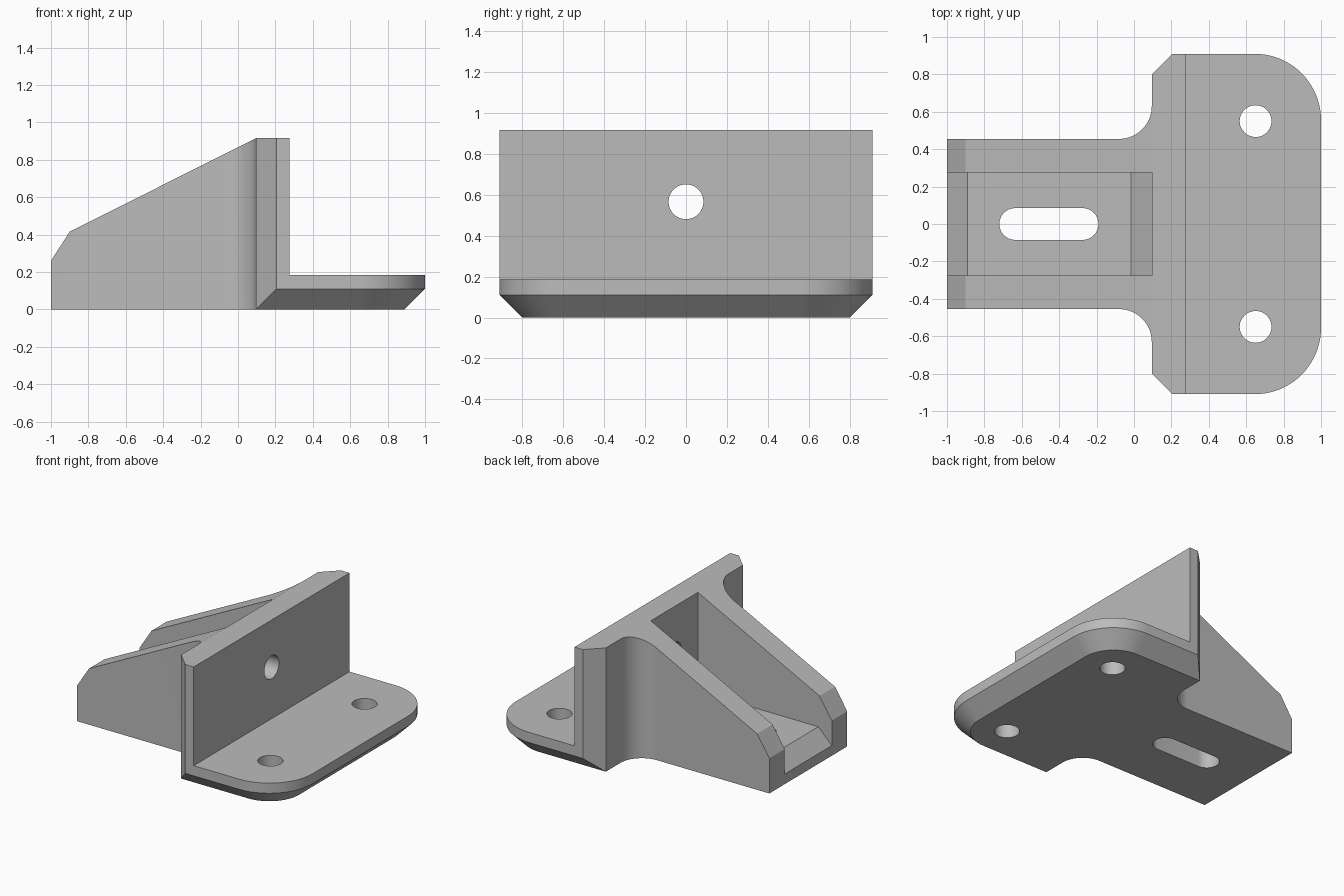
import bpy, bmesh
from math import sin, cos, pi
from mathutils import Matrix

if "Cube" in bpy.data.objects:
    bpy.data.objects.remove(bpy.data.objects["Cube"], do_unlink=True)

grey = bpy.data.materials.new("plain grey")
grey.use_nodes = True
colour = (0.5, 0.5, 0.5, 1)
grey.diffuse_color = colour
grey.node_tree.nodes["Principled BSDF"].inputs["Base Color"].default_value = colour


def make_object(name, bm):
    bmesh.ops.remove_doubles(bm, verts=bm.verts, dist=1e-5)
    bmesh.ops.recalc_face_normals(bm, faces=bm.faces)
    mesh = bpy.data.meshes.new(name)
    bm.to_mesh(mesh)
    bm.free()
    mesh.materials.append(grey)
    obj = bpy.data.objects.new(name, mesh)
    bpy.context.collection.objects.link(obj)
    return obj


def loft(name, rings):
    """Skin a stack of matching closed rings and cap both ends."""
    bm = bmesh.new()
    loops = [[bm.verts.new(p) for p in ring] for ring in rings]
    n = len(loops[0])
    for low, high in zip(loops, loops[1:]):
        for i in range(n):
            j = (i + 1) % n
            bm.faces.new((low[i], low[j], high[j], high[i]))
    bm.faces.new(loops[0][::-1])
    bm.faces.new(loops[-1])
    return make_object(name, bm)


def side_prism(name, profile, half_width):
    return loft(name, [[(x, y, z) for x, z in profile]
                       for y in (-half_width, half_width)])


def arc(cx, cy, r, start, end, steps=20):
    angles = [start + (end - start) * i / steps for i in range(steps + 1)]
    return [(cx + r * cos(a), cy + r * sin(a)) for a in angles]


def cylinder(name, r, depth, matrix):
    bm = bmesh.new()
    bmesh.ops.create_cone(bm, cap_ends=True, segments=48, radius1=r, radius2=r,
                          depth=depth, matrix=matrix)
    return make_object(name, bm)


WALL_BACK, WALL_FRONT, WALL_TOP = 0.095, 0.275, 0.915
BASE, BEVEL, HALF, ARM = 0.185, 0.11, 0.91, 0.455
FILLET, CORNER, HOLE = 0.175, 0.355, 0.085


def plan_ring(z, inset):
    """Plan outline; the flange shrinks by inset towards the bottom."""
    flange = HALF - inset
    half = [(-1, ARM)]
    half += arc(WALL_BACK - FILLET, ARM + FILLET, FILLET, -pi / 2, 0)
    half += [(WALL_BACK, HALF - BEVEL), (WALL_BACK + BEVEL - inset, flange)]
    half += arc(1 - CORNER, HALF - CORNER, CORNER - inset, pi / 2, 0)
    return [(x, y, z) for x, y in half + [(x, -y) for x, y in reversed(half)]]


# Solid plan shape with the sloped flange underside
bracket = loft("angle_bracket", [plan_ring(0, BEVEL), plan_ring(BEVEL, 0),
                                 plan_ring(1.2, 0)])

# Side silhouette: sloped ribs, upright wall and low flange
silhouette = side_prism("silhouette_cutter", [
    (-1.1, -0.1), (-1.1, 0.105), (-0.9, 0.415), (WALL_BACK, WALL_TOP),
    (WALL_FRONT, WALL_TOP), (WALL_FRONT, BASE), (1.1, BASE), (1.1, -0.1)], 1.2)

# Pocket between the ribs, with a ramp at each end of its floor
pocket = side_prism("pocket_cutter", [
    (-1.1, BASE - BEVEL - 0.1), (-1 + BEVEL, BASE), (WALL_BACK - BEVEL, BASE),
    (WALL_BACK, BASE + BEVEL), (WALL_BACK, 1.3), (-1.1, 1.3)], 0.275)

# Slot through the arm floor
slot_plan = arc(-0.635, 0, HOLE, pi / 2, 3 * pi / 2) + arc(-0.275, 0, HOLE, -pi / 2, pi / 2)
slot = loft("slot_cutter", [[(x, y, z) for x, y in slot_plan] for z in (-0.2, 0.4)])

# Round bolt holes in the flange and the wall
cutters = [pocket, slot]
for side, y in (("right", -0.55), ("left", 0.55)):
    cutters.append(cylinder(side + "_hole_cutter", HOLE, 1, Matrix.Translation((0.65, y, 0))))
cutters.append(cylinder("wall_hole_cutter", HOLE, 0.5,
                        Matrix.Translation((0.2, 0, 0.565)) @ Matrix.Rotation(pi / 2, 4, "Y")))

# Apply every cut, then merge flat regions and smooth the round ones
for o in bpy.context.selected_objects:
    o.select_set(False)
bpy.context.view_layer.objects.active = bracket
bracket.select_set(True)
for cutter in [silhouette] + cutters:
    mod = bracket.modifiers.new(cutter.name, "BOOLEAN")
    mod.operation = "INTERSECT" if cutter is silhouette else "DIFFERENCE"
    mod.solver = "EXACT"
    mod.object = cutter
    bpy.ops.object.modifier_apply(modifier=mod.name)
    bpy.data.objects.remove(cutter, do_unlink=True)

bm = bmesh.new()
bm.from_mesh(bracket.data)
bmesh.ops.dissolve_limit(bm, angle_limit=0.01, verts=bm.verts, edges=bm.edges)
bm.to_mesh(bracket.data)
bm.free()
bpy.ops.object.shade_smooth_by_angle(angle=pi / 9)
